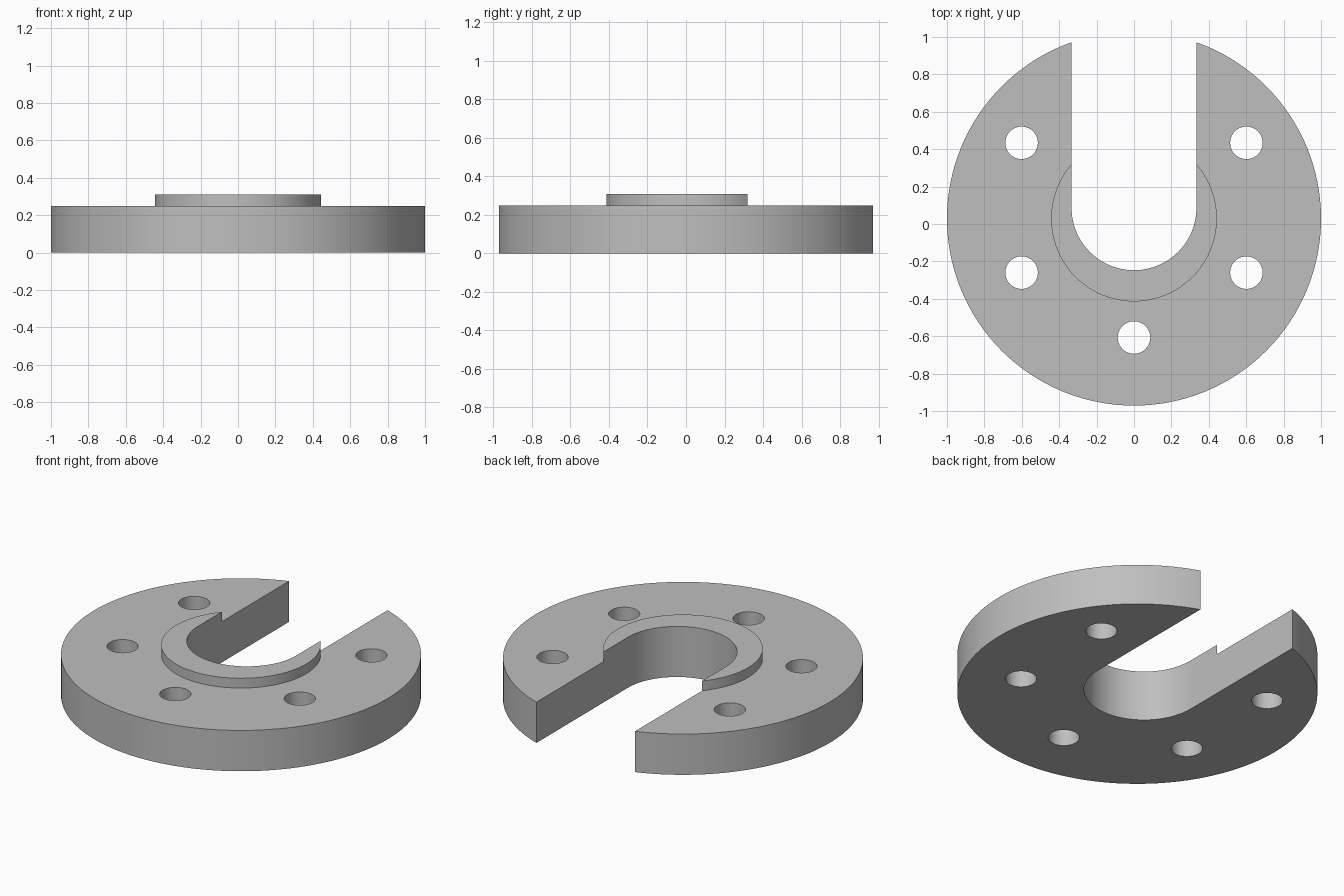
import bpy, bmesh, math

if "Cube" in bpy.data.objects:
    bpy.data.objects.remove(bpy.data.objects["Cube"], do_unlink=True)

DISC_Y = 0.029      # centre of the round plate and collar
SLOT_Y = 0.087      # centre of the slot end and of the bolt circle
SLOT_R = 0.334
BOLT_R = 0.694

steel = bpy.data.materials.new("grey steel")
steel.use_nodes = True
grey = (0.52, 0.52, 0.52, 1)
steel.diffuse_color = grey
steel.node_tree.nodes["Principled BSDF"].inputs["Base Color"].default_value = grey


def circle(cx, cy, r, n):
    return [(cx + r * math.cos(math.tau * i / n), cy + r * math.sin(math.tau * i / n))
            for i in range(n)]


def prisms(name, outlines, z0, z1):
    """Extrude closed outlines from z0 to z1 into one object."""
    bm = bmesh.new()
    for outline in outlines:
        low = [bm.verts.new((x, y, z0)) for x, y in outline]
        high = [bm.verts.new((x, y, z1)) for x, y in outline]
        bm.faces.new(low[::-1])
        bm.faces.new(high)
        for i in range(len(low)):
            j = (i + 1) % len(low)
            bm.faces.new((low[i], low[j], high[j], high[i]))
    mesh = bpy.data.meshes.new(name)
    bm.to_mesh(mesh)
    bm.free()
    mesh.materials.append(steel)
    obj = bpy.data.objects.new(name, mesh)
    bpy.context.collection.objects.link(obj)
    return obj


# Cutter: open slot with a round end, plus five bolt holes at 60 degree steps
steps = 48
slot = [(SLOT_R * math.cos(a), SLOT_Y + SLOT_R * math.sin(a))
        for a in (math.pi + math.pi * i / steps for i in range(steps + 1))]
slot += [(SLOT_R, 1.3), (-SLOT_R, 1.3)]
holes = []
for k in range(5):
    a = math.radians(150 + 60 * k)
    holes.append(circle(BOLT_R * math.cos(a), SLOT_Y + BOLT_R * math.sin(a), 0.087, 40))
cutter = prisms("slot_and_hole_cutter", [slot] + holes, -0.2, 0.6)
cutter.hide_render = True

# Round plate and the raised collar on top of it
flange_plate = prisms("flange_plate", [circle(0, DISC_Y, 1.0, 128)], 0, 0.25)
raised_collar = prisms("raised_collar", [circle(0, DISC_Y, 0.443, 96)], 0.25, 0.31)

for obj in (flange_plate, raised_collar):
    bpy.ops.object.select_all(action='DESELECT')
    obj.select_set(True)
    bpy.context.view_layer.objects.active = obj
    cut = obj.modifiers.new("cut", 'BOOLEAN')
    cut.operation = 'DIFFERENCE'
    cut.solver = 'EXACT'
    cut.object = cutter
    bpy.ops.object.modifier_apply(modifier=cut.name)
    bpy.ops.object.shade_smooth_by_angle(angle=math.radians(30))

bpy.data.objects.remove(cutter, do_unlink=True)
